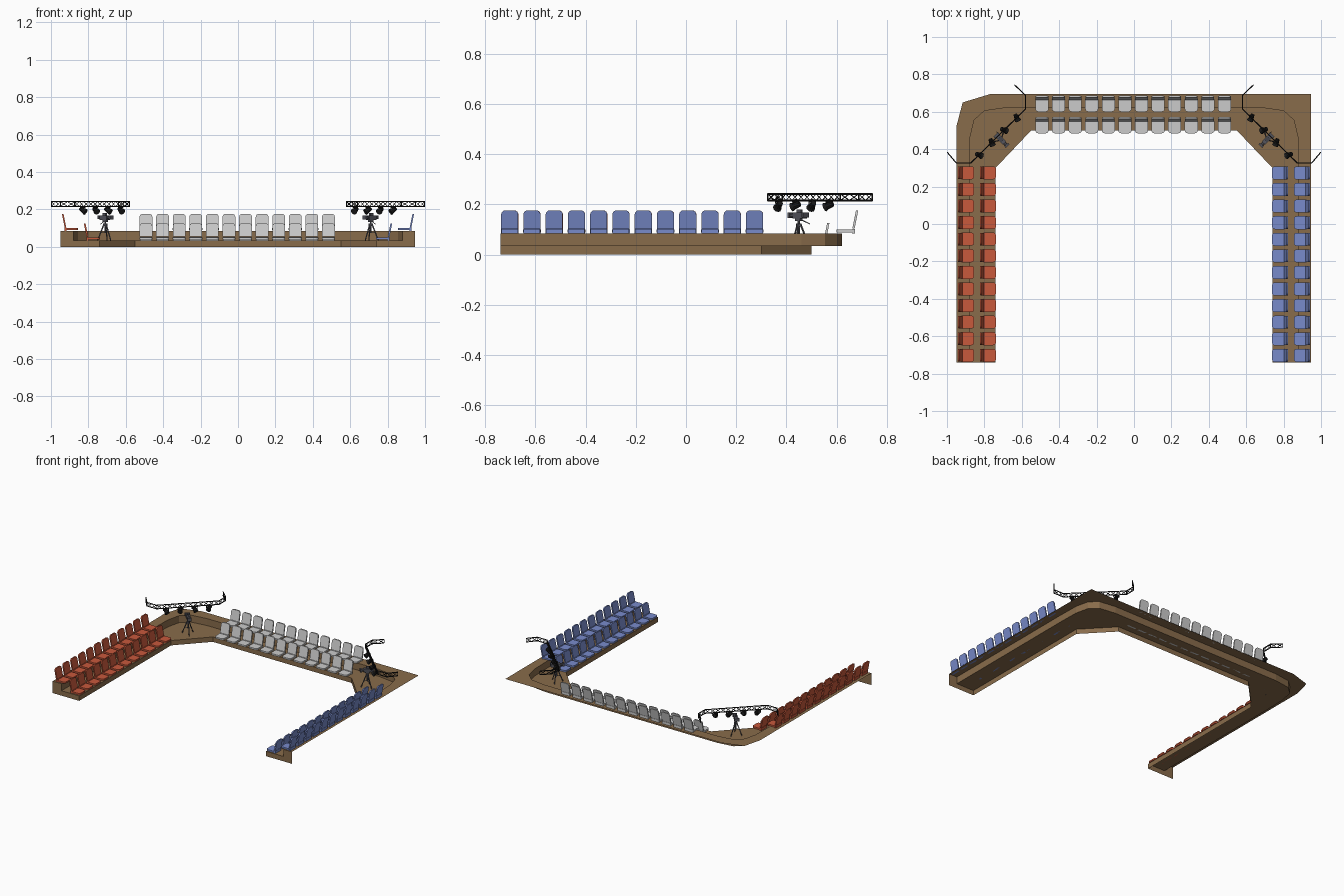
import bpy, bmesh, math
from mathutils import Vector, Matrix

if "Cube" in bpy.data.objects:
    bpy.data.objects.remove(bpy.data.objects["Cube"])


def material(name, rgb):
    m = bpy.data.materials.new(name)
    m.diffuse_color = (*rgb, 1)
    m.use_nodes = True
    m.node_tree.nodes["Principled BSDF"].inputs["Base Color"].default_value = m.diffuse_color
    return m


BROWN = material("wood_brown", (0.25, 0.15, 0.07))
RED = material("seat_red", (0.58, 0.10, 0.045))
BLUE = material("seat_blue", (0.19, 0.26, 0.60))
BLACK = material("rig_black", (0.01, 0.01, 0.01))
DARK = material("camera_grey", (0.09, 0.09, 0.11))


def finish(bm, name, mat=None, mirror=False, normals=True):
    if normals:
        bmesh.ops.recalc_face_normals(bm, faces=bm.faces)
    me = bpy.data.meshes.new(name)
    bm.to_mesh(me)
    bm.free()
    ob = bpy.data.objects.new(name, me)
    bpy.context.collection.objects.link(ob)
    if mat:
        me.materials.append(mat)
    if mirror:
        mod = ob.modifiers.new("mirror", 'MIRROR')
        mod.use_mirror_merge = False
    return ob


def bar(bm, a, b, r, sides=6, r2=None):
    a, b = Vector(a), Vector(b)
    d = b - a
    mat = Matrix.Translation((a + b) / 2) @ d.to_track_quat('Z', 'Y').to_matrix().to_4x4()
    bmesh.ops.create_cone(bm, cap_ends=True, segments=sides, radius1=r,
                          radius2=r if r2 is None else r2, depth=d.length, matrix=mat)


def box(bm, frame, centre, size):
    m = frame @ Matrix.Translation(centre) @ Matrix.Diagonal((*size, 1))
    bmesh.ops.create_cube(bm, size=1, matrix=m)


def prism(bm, outline, offset):
    lo = [bm.verts.new(p) for p in outline]
    hi = [bm.verts.new(Vector(p) + Vector(offset)) for p in outline]
    bm.faces.new(lo)
    bm.faces.new(hi)
    n = len(lo)
    for i in range(n):
        bm.faces.new((lo[i], lo[(i + 1) % n], hi[(i + 1) % n], hi[i]))


def tongue(w, base, tip, r):
    """Outline with a square base and two rounded corners at the tip."""
    s = 1 if tip > base else -1
    pts = [(-w, base), (w, base)]
    for side, order in ((1, range(5)), (-1, range(4, -1, -1))):
        for i in order:
            t = math.pi / 8 * i
            pts.append((side * (w - r + r * math.cos(t)), tip - s * r + s * r * math.sin(t)))
    return pts


# Stepped stand: open sheet of two treads and two risers, swept round the U
LOW, HIGH, FRONT = 0.035, 0.085, -0.74


def flip(pts):
    return [(-x, y) for x, y in reversed(pts)]


inner = [(-.74, FRONT)] + [(-.74 + .19 * i / 5, .30 + .20 * i / 5) for i in range(6)]
middle = [(-.88, FRONT), (-.88, .30), (-.877, .46), (-.855, .555), (-.80, .605), (-.68, .622), (-.55, .622)]
out_left = [(-.95, FRONT), (-.95, .30), (-.95, .52), (-.916, .65), (-.768, .695), (-.68, .695), (-.55, .695)]
out_right = [(-.945, FRONT), (-.945, .30), (-.945, .46), (-.945, .555), (-.945, .695), (-.68, .695), (-.55, .695)]
inner, middle, outer = inner + flip(inner), middle + flip(middle), out_left + flip(out_right)

bm = bmesh.new()
rails = [[bm.verts.new((x, y, z)) for x, y in path] for path, z in
         ((inner, 0), (inner, LOW), (middle, LOW), (middle, HIGH), (outer, HIGH))]
for a, b in zip(rails, rails[1:]):
    for i in range(len(a) - 1):
        bm.faces.new((a[i], b[i], b[i + 1], a[i + 1]))
for k in (0, -1):
    foot = bm.verts.new((outer[k][0], FRONT, 0))
    bm.faces.new([r[k] for r in rails] + [foot])
bmesh.ops.recalc_face_normals(bm, faces=bm.faces)
bm.faces.ensure_lookup_table()
treads = [f for f in bm.faces if abs(f.normal.z) > .9]
if treads[0].normal.z < 0:
    bmesh.ops.reverse_faces(bm, faces=bm.faces)
finish(bm, "stepped_stand", BROWN, normals=False)


# Rows of twelve seats; one seat faces -y and is repeated along its local x
def seat_row(name, loc, angle, mat):
    bm = bmesh.new()
    prism(bm, [(x, y, .004) for x, y in tongue(.035, .022, -.045, .015)], (0, 0, .011))
    prism(bm, [(x, .018 + (z - .018) * .2, z) for x, z in tongue(.034, .019, .091, .016)], (0, .009, 0))
    box(bm, Matrix(), (0, .022, .009), (.066, .012, .018))
    ob = finish(bm, name, mat)
    ob.location = loc
    ob.rotation_euler.z = angle
    mod = ob.modifiers.new("row", 'ARRAY')
    mod.count = 12
    mod.use_relative_offset = False
    mod.use_constant_offset = True
    mod.constant_offset_displace = (.0887, 0, 0)


Q = math.pi / 2
for tier, z, y, x in (("upper", HIGH, .645, .90), ("lower", LOW, .53, .783)):
    seat_row(tier + "_back_seats", (-.492, y, z), 0, None)
    seat_row(tier + "_left_seats", (-x, -.702, z), Q, RED)
    seat_row(tier + "_right_seats", (x, .273, z), -Q, BLUE)

# Lighting truss: two rails with crossed lattice between them
path = [Vector((x, y, 0)) for x, y in
        ((-.638, .743), (-.58, .688), (-.58, .615), (-.873, .326), (-.95, .326), (-.998, .383))]
bottom, top = Vector((0, 0, .216)), Vector((0, 0, .242))
bm = bmesh.new()
for a, b in zip(path, path[1:]):
    for h in (bottom, top):
        bar(bm, a + h, b + h, .0035)
    n = max(2, round((b - a).length / .034))
    for i in range(n):
        p, q = a.lerp(b, i / n), a.lerp(b, (i + 1) / n)
        bar(bm, p + bottom, q + top, .002, 4)
        bar(bm, p + top, q + bottom, .002, 4)
    bar(bm, a + bottom, a + top, .003, 4)
bar(bm, path[-1] + bottom, path[-1] + top, .003, 4)
finish(bm, "lighting_truss", BLACK, mirror=True)

# Stage lamps hanging from the diagonal of the truss
bm = bmesh.new()
along = Vector((1, 1, 0)).normalized()
for i, (x, y) in enumerate(((-.628, .57), (-.696, .503), (-.762, .438), (-.83, .37))):
    p = Vector((x, y, .196))
    aim = Vector((.7, -.7, -.7 if i % 2 else -.4)) + along * (.4 if i % 2 else -.4)
    aim.normalize()
    bar(bm, p + Vector((0, 0, .014)), p + Vector((0, 0, .026)), .005)
    bar(bm, p + along * .018 + Vector((0, 0, .014)), p - along * .018 + Vector((0, 0, .014)), .003, 4)
    for s in (1, -1):
        bar(bm, p + along * s * .018 + Vector((0, 0, .015)), p + along * s * .016, .003, 4)
    bar(bm, p - aim * .018, p + aim * .008, .011, 10, .014)
    bar(bm, p + aim * .008, p + aim * .020, .014, 10, .018)
finish(bm, "stage_lamps", BLACK, mirror=True)

# Broadcast camera, local +x pointing into the arena
frame = Matrix.Translation((-.71, .45, 0)) @ Matrix.Rotation(-math.pi / 4, 4, 'Z')
bm = bmesh.new()
box(bm, frame, (-.005, 0, .155), (.056, .024, .024))
box(bm, frame, (-.004, 0, .174), (.024, .010, .012))
box(bm, frame, (-.036, 0, .158), (.010, .034, .020))
bar(bm, frame @ Vector((.022, 0, .156)), frame @ Vector((.042, 0, .156)), .009, 10, .011)
box(bm, frame, (.044, 0, .156), (.010, .028, .022))
finish(bm, "camera_body", DARK, mirror=True)

# Tripod on the lower tread
bm = bmesh.new()
box(bm, frame, (0, 0, .138), (.026, .016, .010))
bar(bm, frame @ Vector((0, 0, .075)), frame @ Vector((0, 0, .136)), .005, 8)
bar(bm, frame @ Vector((0, 0, .112)), frame @ Vector((0, 0, .124)), .011, 8)
bar(bm, frame @ Vector((-.01, .006, .138)), frame @ Vector((-.048, .014, .122)), .002, 4)
for k in range(3):
    t = math.tau * k / 3
    d = Vector((math.cos(t), math.sin(t), 0))
    bar(bm, frame @ (d * .008 + Vector((0, 0, .118))), frame @ (d * .042 + Vector((0, 0, LOW))), .004, 6, .003)
    bar(bm, frame @ Vector((0, 0, .078)), frame @ (d * .025 + Vector((0, 0, .077))), .002, 4)
finish(bm, "camera_tripod", DARK, mirror=True)
